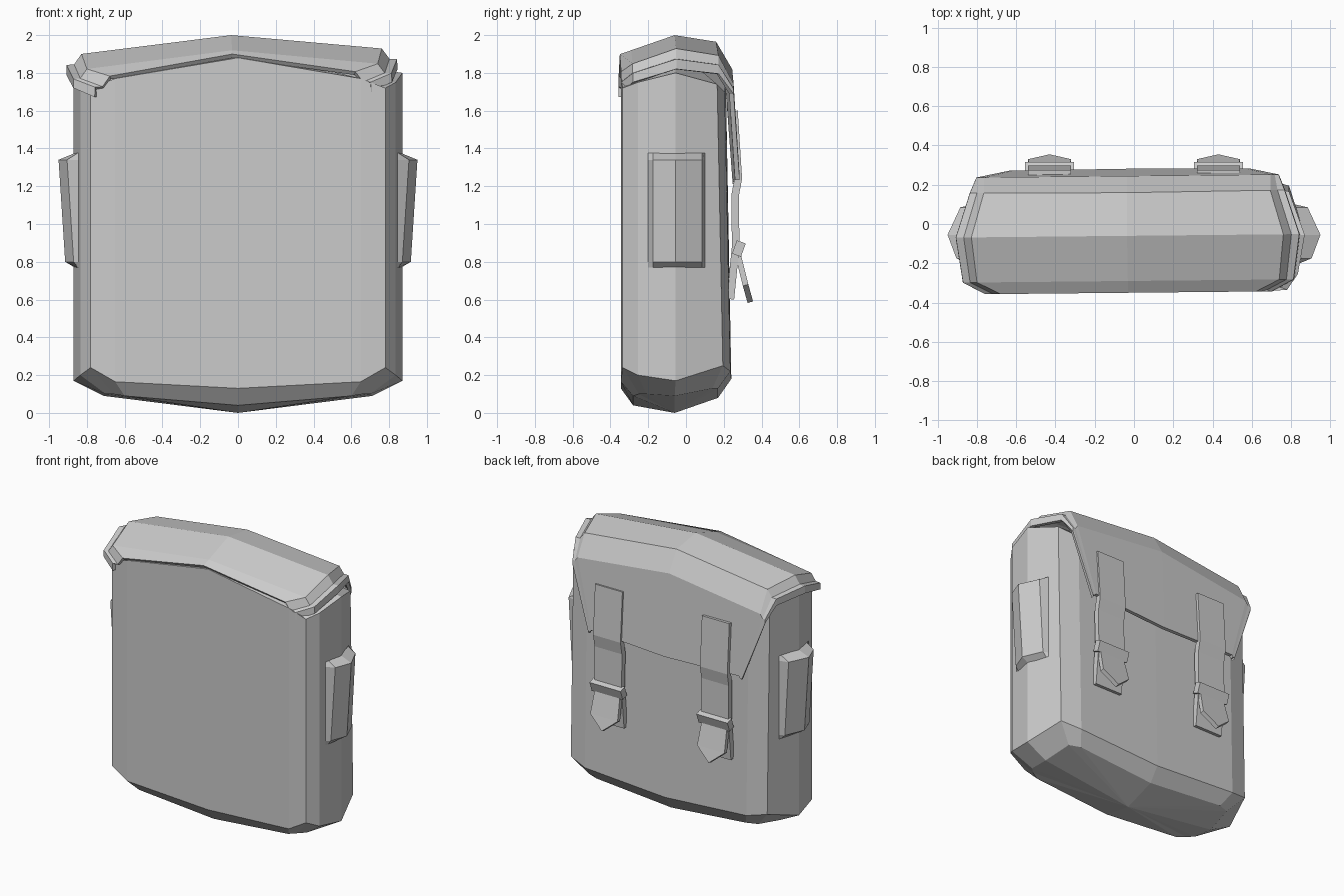
import bpy, bmesh, math
from mathutils import Matrix, Vector

cube = bpy.data.objects.get("Cube")
if cube:
    bpy.data.objects.remove(cube, do_unlink=True)

canvas = bpy.data.materials.new("grey canvas")
canvas.use_nodes = True
canvas.diffuse_color = (0.6, 0.6, 0.6, 1)
canvas.node_tree.nodes["Principled BSDF"].inputs["Base Color"].default_value = (0.6, 0.6, 0.6, 1)


def finish(name, bm, thickness=0):
    """Turn a half model into a mirrored, optionally thickened object."""
    mesh = bpy.data.meshes.new(name)
    bm.to_mesh(mesh)
    bm.free()
    mesh.materials.append(canvas)
    obj = bpy.data.objects.new(name, mesh)
    bpy.context.collection.objects.link(obj)
    mirror = obj.modifiers.new("Mirror", 'MIRROR')
    mirror.use_clip = True
    if thickness:
        solid = obj.modifiers.new("Thickness", 'SOLIDIFY')
        solid.thickness = thickness
        solid.offset = -1
    return obj


def grid(name, rows, thickness=0):
    """Skin rows of points; repeated points collapse into a fan."""
    bm = bmesh.new()
    vs = [[bm.verts.new(p) for p in row] for row in rows]
    for a, b in zip(vs, vs[1:]):
        for i in range(len(a) - 1):
            bm.faces.new((a[i], a[i + 1], b[i + 1], b[i]))
    bmesh.ops.remove_doubles(bm, verts=bm.verts[:], dist=0.0005)
    return finish(name, bm, thickness)


# Bag body: half outline from front centre round to back centre
outline = [(0, -.345), (.65, -.345), (.78, -.335), (.835, -.255),
           (.87, -.055), (.79, .195), (.65, .235), (0, .24)]
low_z = [.13, .165, .24, .2, .17, .25, .22, .18]
top_z = [1.88, 1.77, 1.72, 1.75, 1.8, 1.74, 1.7, 1.8]
base = [(0, -.28, .04), (.6, -.28, .09), (.66, -.25, .1), (.7, -.21, .1),
        (.71, -.06, .09), (.68, .14, .13), (.6, .17, .13), (0, .17, .08)]
n = len(outline)
lower = [(x, y, z) for (x, y), z in zip(outline, low_z)]
upper = [(x, y - .03 if y > 0 else y, z) for (x, y), z in zip(outline, top_z)]
grid("bag_body", [[(0, -.06, 0)] * n, base, lower, upper, [(0, -.06, 1.93)] * n])

# Flap: centre point, edge point and rim size for each row, front to back
flap_rows = [((-.35, 1.9), (.65, -.35, 1.795), 1),
             ((-.29, 1.92), (.77, -.29, 1.835), .9),
             ((-.06, 2.0), (.795, -.06, 1.915), 1),
             ((.16, 1.965), (.73, .165, 1.88), .9),
             ((.245, 1.82), (.73, .245, 1.73), .5),
             ((.282, 1.225), (.59, .278, 1.25), .25)]
rim = [Vector((.04, 0, -.055)), Vector((.08, 0, -.057)), Vector((.082, 0, -.11))]
rows = []
for (y, z), edge, size in flap_rows:
    e = Vector(edge)
    rows.append([Vector((0, y, z)), e] + [e + r * size for r in rim])
flap = grid("flap", rows, .025)
flap.rotation_euler = (0, -.018, .01)

# Side pockets: raised panel with a middle crease
columns = [(-.2, .845, 0), (-.175, .87, .035), (-.055, .915, .035), (.085, .855, .03), (.1, .82, 0)]
border = [.845, .85, .865, .825, .82]
pocket = []
for z, raised, lean in ((.77, 0, 0), (.8, 1, 0), (1.34, 1, 1), (1.375, 0, 0)):
    pocket.append([(x + grow * lean if raised else b, y, z)
                   for (y, x, grow), b in zip(columns, border)])
grid("side_pocket", pocket)

# Straps following the flap and hanging down the back
strap_path = [(.255, .6), (.283, .88), (.28, 1.15), (.297, 1.24), (.274, 1.6)]
grid("strap", [[(x, y, z) for x in (.54, .32)] for y, z in strap_path], .04)

# Pointed strap ends
tongue_path = [(0, .355, .59), (.11, .33, .68), (.1, .285, .86)]
grid("strap_end", [[(.43 + s * w, y, z) for s in (1, 0, -1)] for w, y, z in tongue_path], .03)

# Buckle bars
bm = bmesh.new()
bmesh.ops.create_cube(bm, size=1, matrix=Matrix.Translation((.43, .28, .87))
                      @ Matrix.Rotation(math.radians(-20), 4, 'X')
                      @ Matrix.Diagonal((.25, .05, .075, 1)))
finish("buckle", bm)
